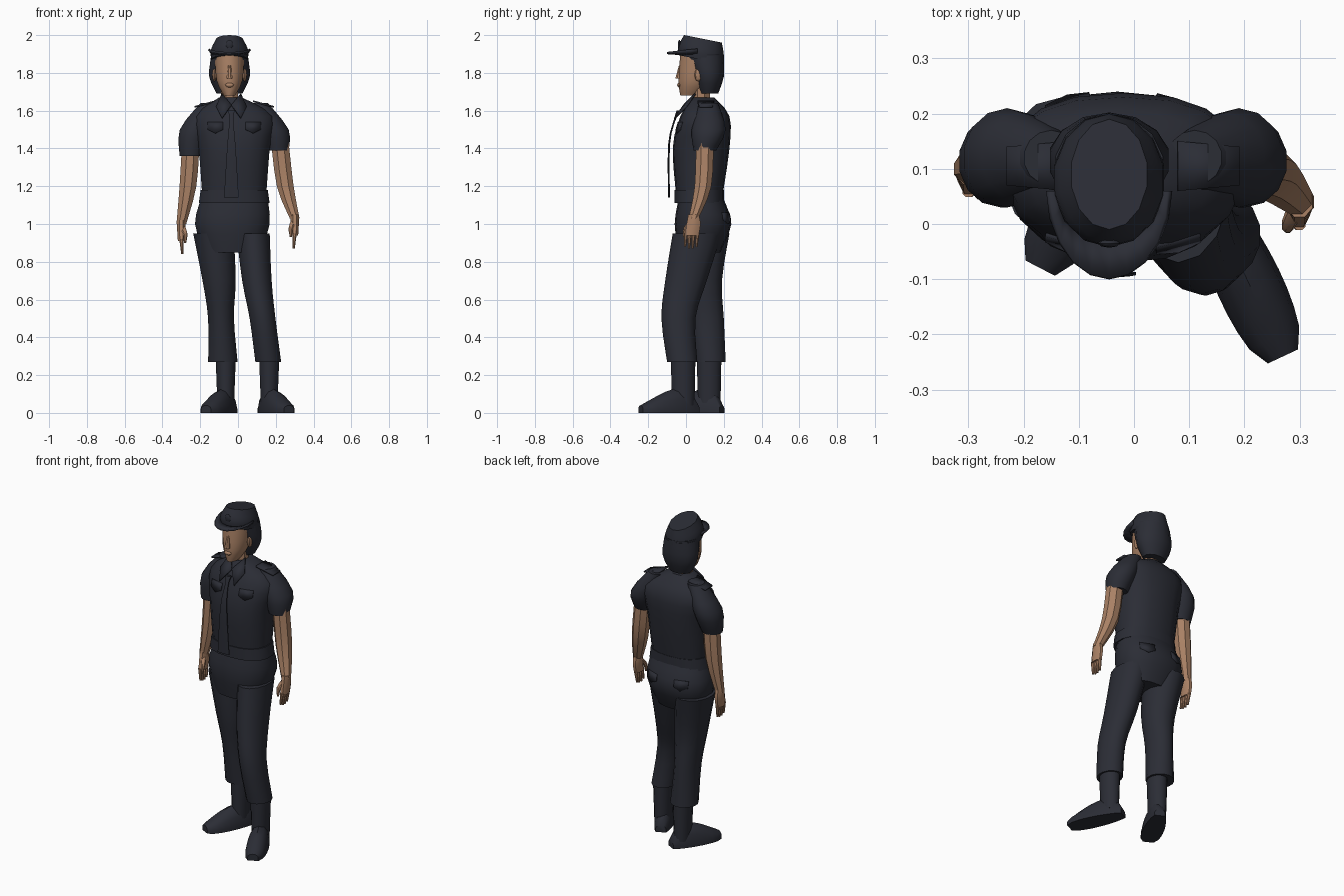
import bpy
import bmesh
from math import sin, cos, pi, copysign
from mathutils import Vector
from mathutils.bvhtree import BVHTree

default_cube = bpy.data.objects.get("Cube")
if default_cube:
    bpy.data.objects.remove(default_cube, do_unlink=True)

parts = []


def make_material(name, red, green, blue):
    material = bpy.data.materials.new(name)
    material.use_nodes = True
    color = (red, green, blue, 1)
    material.diffuse_color = color
    shader = material.node_tree.nodes["Principled BSDF"]
    shader.inputs["Base Color"].default_value = color
    shader.inputs["Roughness"].default_value = .8
    return material


navy = make_material("dark navy cloth", .024, .026, .036)
skin = make_material("tan skin", .4, .22, .13)


def finish(name, bm, material):
    """Turn a bmesh into a named object with one material."""
    bmesh.ops.recalc_face_normals(bm, faces=bm.faces)
    mesh = bpy.data.meshes.new(name)
    bm.to_mesh(mesh)
    bm.free()
    mesh.materials.append(material)
    obj = bpy.data.objects.new(name, mesh)
    bpy.context.collection.objects.link(obj)
    parts.append(obj)
    return obj


def thicken(obj, thickness):
    solid = obj.modifiers.new("thickness", 'SOLIDIFY')
    solid.thickness = thickness
    solid.offset = 0


def bridge(name, sections, material):
    """Closed skin over a row of matching point loops."""
    bm = bmesh.new()
    loops = [[bm.verts.new(point) for point in section] for section in sections]
    for low, high in zip(loops, loops[1:]):
        for i in range(len(low)):
            bm.faces.new((low[i - 1], low[i], high[i], high[i - 1]))
    bm.faces.new(loops[0])
    bm.faces.new(loops[-1])
    return finish(name, bm, material)


def refine(rings, steps):
    """Smooth curve of rings through the few given ones."""
    padded = [rings[0], *rings, rings[-1]]
    result = []
    for before, start, end, after in zip(padded, padded[1:], padded[2:], padded[3:]):
        for step in range(steps):
            t = step / steps
            result.append([
                b + t * (c - a + t * (2 * a - 5 * b + 4 * c - d + t * (3 * (b - c) + d - a))) / 2
                if step else b
                for a, b, c, d in zip(before, start, end, after)])
    result.append(rings[-1])
    return result


def loft(name, rings, material=navy, sides=14, power=2, tilt=0, steps=3):
    """Rings are (x, y, z, half width, half depth)."""
    def soft(value):
        return copysign(abs(value) ** (2 / power), value)
    sections = []
    for x, y, z, half_width, half_depth in refine(rings, steps):
        section = []
        for i in range(sides):
            angle = 2 * pi * (i + .5) / sides
            dy = half_depth * soft(sin(angle))
            section.append((x + half_width * soft(cos(angle)), y + dy, z + dy * tilt))
        sections.append(section)
    return bridge(name, sections, material)


def limb(name, radii, *points):
    """Round skin tube through points."""
    loft(name, [(*point, radius, radius) for point, radius in zip(points, radii)],
         skin, sides=8)


def ball(name, center, size, material):
    bm = bmesh.new()
    bmesh.ops.create_uvsphere(bm, u_segments=8, v_segments=6, radius=1)
    bmesh.ops.scale(bm, vec=size, verts=bm.verts)
    bmesh.ops.translate(bm, vec=center, verts=bm.verts)
    finish(name, bm, material)


def plate(name, points):
    """Thin panel from an outline."""
    bm = bmesh.new()
    bm.faces.new([bm.verts.new(point) for point in points])
    thicken(finish(name, bm, navy), .009)


def pocket_flap(name, target, x, z, direction):
    """Five-cornered flap pressed onto the front or back of a garment."""
    tree = BVHTree.FromPolygons([v.co for v in target.data.vertices],
                                [p.vertices for p in target.data.polygons])
    ray = Vector((0, direction, 0))
    half, drop = .04, .02
    outline = ((-half, drop), (half, drop), (half, -drop), (0, -drop * 2), (-half, -drop))
    points = []
    for dx, dz in outline:
        start = Vector((x + dx, -direction, z + dz))
        points.append(tree.ray_cast(start, ray)[0] - ray * .003)
    plate(name, points)


# Shirt body, belt and trouser seat
shirt = loft("shirt", [(-.02, .07, 1.13, .17, .12), (-.02, .08, 1.4, .19, .15),
                       (-.02, .1, 1.57, .21, .13), (-.04, .09, 1.67, .06, .06)],
             sides=18, power=2.4)
loft("belt", [(-.02, .07, 1.11, .19, .13), (-.02, .07, 1.18, .18, .13)],
     sides=18, power=2.4, steps=1)
seat = loft("trouser_seat", [(-.02, .08, 1.13, .18, .12), (-.03, .09, 1, .2, .15),
                             (-.03, .07, .85, .15, .11)], sides=18, power=2.3)

# Trouser legs: the left one steps forward
loft("right_trouser_leg", [(-.13, .1, .95, .11, .13), (-.1, .09, .7, .09, .1),
                           (-.09, .11, .5, .07, .09), (-.08, .13, .27, .08, .08)])
loft("left_trouser_leg", [(.08, .06, .95, .09, .13), (.1, 0, .7, .08, .11),
                          (.13, -.04, .5, .07, .09), (.16, -.02, .27, .07, .08)])


# Boots: a foot running heel to toe under a shaft
def boot(side, heel, toe):
    heel, toe = Vector(heel), Vector(toe)
    along = toe - heel
    across = along.orthogonal().normalized()
    sections = []
    count = 9
    for i in range(count + 1):
        t = i / count
        half = .03 + .03 * sin(pi * t ** 1.3) ** .5
        height = .02 + .09 * sin(pi * t ** .6)
        arch = [(half * cos(k * pi / 6), .02 + height * sin(k * pi / 6)) for k in range(7)]
        outline = [(half, 0), *arch, (-half, 0)]
        base = heel + along * t
        sections.append([(*(base + across * u), z) for u, z in outline])
    bridge(side + "_boot_foot", sections, navy)
    x, y = heel + along / 4
    loft(side + "_boot_shaft", [(x, y, .04, .045, .06), (x, y, .3, .055, .065)])


boot("right", (-.03, .19), (-.17, -.08))
boot("left", (.13, .06), (.27, -.24))


# Hands with a palm, four fingers and a thumb
def hand(side, sign, wrist):
    x, y, z = wrist
    loft(side + "_palm", [(x, y, z + .02, .025, .03), (x, y, z - .03, .024, .04),
                          (x, y - .01, z - .09, .02, .04)], skin, sides=8)
    for k in range(4):
        root = wrist + Vector((0, .02 * k - .04, -.08))
        curl = Vector((-.005 * sign, -.005, -.07 - .01 * sin(k)))
        limb(side + "_finger", (.012, .006), root, root + curl)
    knuckle = wrist + Vector((-.02 * sign, -.04, -.05))
    limb(side + "_thumb", (.016, .013, .006), wrist, knuckle,
         knuckle - Vector((0, .01, .05)))


# Bare arms
right_wrist = Vector((-.3, .1, 1))
left_wrist = Vector((.3, .04, 1.03))
arm_radii = (.05, .048, .028)
limb("right_arm", arm_radii, (-.25, .11, 1.43), (-.265, .11, 1.2), right_wrist)
limb("left_arm", arm_radii, (.22, .1, 1.45), (.25, .09, 1.2), left_wrist)
hand("right", -1, right_wrist)
hand("left", 1, left_wrist)

# The head is centred a little to the right of the body
head = -.045

# Paired details: sleeves, epaulettes, pockets, collar flaps and ears
for side, sign, lift in (("right", -1, 0), ("left", 1, .03)):
    def out(distance):
        return -.02 + sign * distance

    def neck(distance):
        return -.035 + sign * distance

    loft(side + "_sleeve", [(out(.23), .1, 1.36 + lift, .06, .06),
                            (out(.21), .12, 1.5, .08, .09),
                            (out(.13), .12, 1.64, .05, .05)])
    plate(side + "_epaulette", [(out(.1), .06, 1.65), (out(.21), .07, 1.62),
                                (out(.21), .14, 1.62), (out(.1), .15, 1.65)])
    pocket_flap(side + "_chest_pocket", shirt, out(.1), 1.52, 1)
    pocket_flap(side + "_seat_pocket", seat, out(.1), 1.04, -1)
    plate(side + "_collar_flap", [(neck(0), -.01, 1.63), (neck(.05), -.06, 1.56),
                                  (neck(.08), 0, 1.62), (neck(.05), .05, 1.69)])
    ball(side + "_ear", (head + sign * .08, .065, 1.79), (.012, .02, .035), skin)

# Tie hanging clear of the chest
loft("tie", [(-.035, -.04, 1.6, .02, .01), (-.035, -.06, 1.55, .012, .005),
             (-.035, -.09, 1.42, .025, .005), (-.035, -.09, 1.14, .045, .005)], sides=6)

# Neck and face
limb("neck", (.05, .05), (head, .08, 1.6), (head, .08, 1.75))
loft("face", [(head, .02, 1.68, .03, .05), (head, .05, 1.76, .07, .09),
              (head, .07, 1.9, .08, .1)], skin)
limb("nose", (.018, .008), (head, -.04, 1.77), (head, -.03, 1.84))
ball("lips", (head, -.035, 1.735), (.025, .012, .012), skin)

# Hair at the nape and temples
loft("back_hair", [(head, .12, 1.69, .07, .05), (head, .12, 1.78, .11, .08),
                   (head, .1, 1.89, .1, .1)])
loft("temple_hair", [(head, .09, 1.81, .07, .08), (head, .09, 1.9, .1, .11)])

# Cap with a badge and a peak that sweeps up at its ends
loft("cap_crown", [(head, .08, 1.87, .1, .12), (head, .08, 1.92, .1, .12),
                   (head, .09, 1.98, .07, .1)], tilt=-.2)
ball("cap_badge", (head, -.035, 1.95), (.02, .008, .025), navy)
peak = bmesh.new()
rim = []
segments = 10
for i in range(segments + 1):
    angle = pi + pi * i / segments
    c, s = cos(angle), sin(angle)
    rim.append((peak.verts.new((head + .09 * c, .06 + .09 * s, 1.9)),
                peak.verts.new((head + .11 * c, .06 + .16 * s, 1.925 + .02 * s))))
for (inner, outer), (next_inner, next_outer) in zip(rim, rim[1:]):
    peak.faces.new((inner, next_inner, next_outer, outer))
thicken(finish("cap_peak", peak, navy), .012)

# Smooth cloth and skin, keeping the sharp creases
bpy.ops.object.select_all(action='DESELECT')
for obj in parts:
    obj.select_set(True)
bpy.context.view_layer.objects.active = parts[0]
bpy.ops.object.shade_smooth_by_angle(angle=pi / 5)
